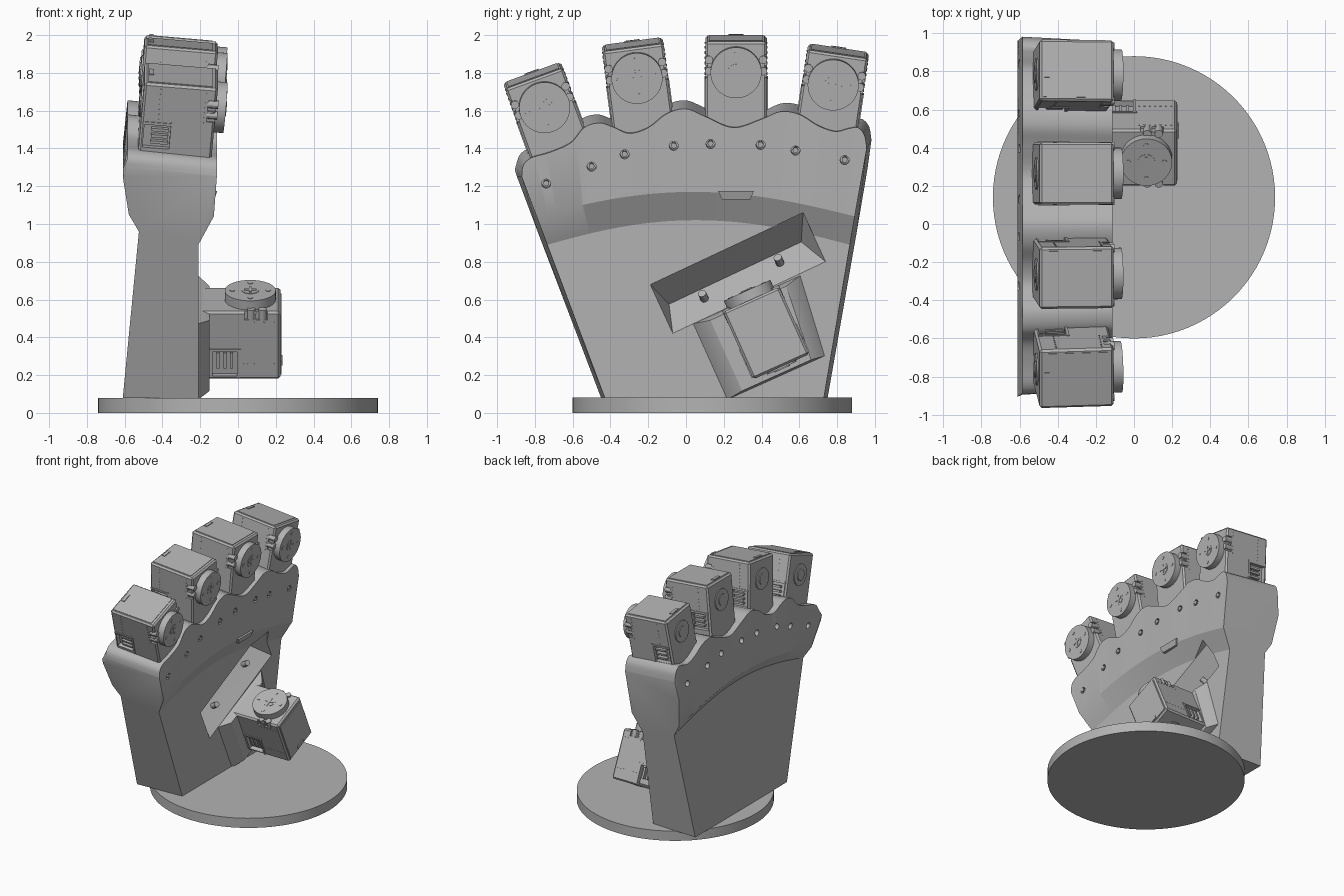
import bpy, bmesh, math
from mathutils import Matrix, Vector

if "Cube" in bpy.data.objects:
    bpy.data.objects.remove(bpy.data.objects["Cube"])

gray = bpy.data.materials.new("light gray")
gray.use_nodes = True
gray.diffuse_color = (0.45, 0.45, 0.45, 1)
gray.node_tree.nodes["Principled BSDF"].inputs["Base Color"].default_value = (0.45, 0.45, 0.45, 1)


def finish(name, bm, angle=30):
    """Turn a bmesh into a shaded object."""
    bmesh.ops.recalc_face_normals(bm, faces=bm.faces)
    mesh = bpy.data.meshes.new(name)
    bm.to_mesh(mesh)
    bm.free()
    mesh.materials.append(gray)
    obj = bpy.data.objects.new(name, mesh)
    bpy.context.collection.objects.link(obj)
    bpy.ops.object.select_all(action='DESELECT')
    obj.select_set(True)
    bpy.context.view_layer.objects.active = obj
    bpy.ops.object.shade_smooth_by_angle(angle=math.radians(angle))
    return obj


def box(bm, lo, hi, bevel=0):
    lo, hi = Vector(lo), Vector(hi)
    mat = Matrix.Translation((lo + hi) / 2) @ Matrix.Diagonal((*(hi - lo), 1))
    verts = bmesh.ops.create_cube(bm, size=1, matrix=mat)["verts"]
    if bevel:
        edges = list({e for v in verts for e in v.link_edges})
        bmesh.ops.bevel(bm, geom=edges, offset=bevel, segments=1, affect='EDGES')


def rod(bm, start, axis, radius, length, sides=24):
    axis = Vector(axis).normalized()
    mat = Matrix.Translation(Vector(start) + axis * length / 2) @ axis.to_track_quat('Z', 'Y').to_matrix().to_4x4()
    bmesh.ops.create_cone(bm, cap_ends=True, segments=sides, radius1=radius,
                          radius2=radius, depth=length, matrix=mat)


def hull(bm, points):
    verts = [bm.verts.new(p) for p in points]
    bmesh.ops.convex_hull(bm, input=verts)


def cut(obj, cutter):
    """Subtract a hidden cutter and bake the result."""
    cutter.hide_render = True
    mod = obj.modifiers.new("cut", 'BOOLEAN')
    mod.operation, mod.solver, mod.object = 'DIFFERENCE', 'EXACT', cutter
    bpy.context.view_layer.objects.active = obj
    bpy.ops.object.modifier_apply(modifier=mod.name)
    bpy.data.objects.remove(cutter)


# Round base
bm = bmesh.new()
rod(bm, (0, 0.14, 0), (0, 0, 1), 0.74, 0.08, 96)
finish("base_disc", bm)

# Palm: fan-shaped slab with a scalloped top edge
outline = [(-0.87, 1.25), (-0.862, 1.31), (-0.82, 1.35), (-0.72, 1.38), (-0.61, 1.43), (-0.54, 1.51),
           (-0.46, 1.535), (-0.39, 1.515), (-0.3, 1.48), (-0.2, 1.51), (-0.1, 1.585), (0, 1.61),
           (0.1, 1.57), (0.25, 1.51), (0.4, 1.555), (0.5, 1.595), (0.6, 1.58), (0.7, 1.52),
           (0.79, 1.49), (0.86, 1.505), (0.91, 1.51), (0.945, 1.47), (0.957, 1.4)]


def smooth_path(points, steps=5):
    pts = [Vector(p) for p in points]
    out = []
    for i in range(len(pts) - 1):
        a, b, c, d = pts[max(i - 1, 0)], pts[i], pts[i + 1], pts[min(i + 2, len(pts) - 1)]
        for k in range(steps):
            t = k / steps
            out.append(b + (c - a) * t / 2 + (2 * a - 5 * b + 4 * c - d) * t * t / 2
                       + (3 * b - a - 3 * c + d) * t ** 3 / 2)
    return out + [pts[-1]]


def palm_column(y, z):
    u = min(max((y + 0.87) / 1.827, 0), 1)
    flare = 1.04 + 0.13 * math.sin(math.pi * u)

    def at(x, h, spread=0.0):
        left, right = -0.43 - 0.376 * (h - 0.08), 0.73 + 0.17 * (h - 0.08)
        return Vector((x, left + (right - left) * u + spread * (2 * u - 1), h))

    front = [at(-0.21, 0.08), at(-0.21, flare - 0.15), at(-0.128, flare), Vector((-0.112, y, z))]
    low = flare - 0.08
    back = [Vector((-0.585, y + 0.025 * (2 * u - 1), z + 0.045)), at(-0.578, flare + 0.01, 0.025),
            at(-0.61 + 0.097 * (low - 0.08), low, 0.025), at(-0.61, 0.08, 0.02)]
    # the back band is widest just under the scallops
    back.insert(1, at(-0.61, min(z, flare + 0.25), 0.025))
    return front + back


bm = bmesh.new()
rings = [[bm.verts.new(p) for p in palm_column(*q)] for q in smooth_path(outline)]
for a, b in zip(rings, rings[1:]):
    for i in range(len(a)):
        j = (i + 1) % len(a)
        bm.faces.new((a[i], a[j], b[j], b[i]))
bm.faces.new(rings[0])
bm.faces.new(rings[-1])
palm = finish("palm", bm)

# Wedge-shaped slot in the palm
slot_rim = [(-0.19, 0.68), (0.62, 1.06), (0.74, 0.80), (-0.07, 0.42)]
slot_floor = [(-0.09, 0.575), (0.61, 0.905)]
bm = bmesh.new()
hull(bm, [(x, y, z) for x in (-0.209, -0.05) for y, z in slot_rim] + [(-0.35, y, z) for y, z in slot_floor])
cut(palm, finish("slot_cutter", bm))

# Row of screw holes on both sides of the palm
bolts = [(-0.74, 1.22), (-0.5, 1.31), (-0.325, 1.375), (-0.065, 1.42),
         (0.13, 1.43), (0.395, 1.425), (0.58, 1.395), (0.84, 1.345)]
bm = bmesh.new()
for y, z in bolts:
    rod(bm, (-0.19, y, z), (1, 0, -0.09), 0.024, 0.15, 16)
    rod(bm, (-0.53, y, z + 0.035), (-1, 0, 0.09), 0.024, 0.15, 16)
cut(palm, finish("hole_cutter", bm))
bpy.ops.object.select_all(action='DESELECT')
palm.select_set(True)
bpy.ops.object.shade_smooth_by_angle(angle=math.radians(25))

bm = bmesh.new()
for y, z in bolts:
    rod(bm, (-0.17, y, z), (1, 0, -0.09), 0.015, 0.055, 12)
finish("palm_screws", bm)

# Small ledge above the slot
bm = bmesh.new()
hull(bm, [(-0.11, 0.17, 1.175), (-0.11, 0.36, 1.175), (-0.125, 0.19, 1.13), (-0.125, 0.34, 1.13),
          (-0.2, 0.17, 1.175), (-0.2, 0.36, 1.175), (-0.2, 0.19, 1.13), (-0.2, 0.34, 1.13)])
finish("palm_ledge", bm)

# Thumb mount: sloped mound turned to the thumb axis
axis, across = Vector((0, -0.41, 0.912)), Vector((0, 0.912, 0.41))
center = Vector((0, 0.42, 0.38))
bm = bmesh.new()
for_mound = []
for x, half, top, low in ((-0.25, 0.33, 0.24, -0.2), (-0.21, 0.31, 0.24, -0.2), (-0.15, 0.22, 0.22, -0.19)):
    for s in (-half, half):
        for t in (low, top):
            for_mound.append(center + across * s * (0.82 if s > 0 and t < 0 else 1) + axis * t + Vector((x, 0, 0)))
hull(bm, for_mound)
finish("thumb_mount", bm)

# Studs on the slot floor
bm = bmesh.new()
for y, z in ((0.1, 0.6), (0.5, 0.79)):
    rod(bm, (-0.3, y, z), (0.8, -0.25, 0.55), 0.022, 0.06, 12)
finish("slot_studs", bm)

# Motor: horn centre at the origin, shaft along +x, free end along +z
bm = bmesh.new()
box(bm, (-0.39, -0.163, -0.36), (0, 0.163, 0.16), 0.012)
motor = finish("motor", bm)
bm = bmesh.new()
for s in (-1, 1):
    ys = sorted((s * 0.13, s * 0.2))
    box(bm, (-0.37, ys[0], -0.2), (-0.23, ys[1], -0.07))        # plug socket
    ys = sorted((s * 0.15, s * 0.2))
    box(bm, (-0.045, ys[0], 0.03), (0.02, ys[1], 0.09))         # corner notch
    box(bm, (-0.045, ys[0], -0.03), (0.02, ys[1], 0.02))
cut(motor, finish("socket_cutter", bm))

bm = bmesh.new()
bm.from_mesh(motor.data)
# Horn, centre boss with cross, and horn screws
rod(bm, (-0.005, 0, 0), (1, 0, 0), 0.135, 0.058, 48)
rod(bm, (0.05, 0, 0), (1, 0, 0), 0.046, 0.006, 24)
box(bm, (0.05, -0.032, -0.007), (0.06, 0.032, 0.007))
box(bm, (0.05, -0.007, -0.032), (0.06, 0.007, 0.032))
for k in range(4):
    a = k * math.pi / 2
    rod(bm, (0.05, 0.095 * math.cos(a), 0.095 * math.sin(a)), (1, 0, 0), 0.014, 0.006, 12)
for s in (-1, 1):
    for z in (0.065, 0.005):
        rod(bm, (-0.05, s * 0.143, z), (1, 0, 0), 0.022, 0.06, 12)
    # Socket pins and frame
    for z in (-0.17, -0.135, -0.1):
        ys = sorted((s * 0.125, s * 0.158))
        box(bm, (-0.33, ys[0], z - 0.008), (-0.24, ys[1], z + 0.008))
    ys = sorted((s * 0.16, s * 0.168))
    box(bm, (-0.23, ys[0], -0.22), (-0.215, ys[1], -0.05))
    box(bm, (-0.38, ys[0], -0.07), (-0.23, ys[1], -0.055))
    for x in (-0.06, -0.3):
        for k in range(7):
            rod(bm, (x, s * 0.16, 0.13 - k * 0.028), (0, s, 0), 0.004, 0.006, 6)
# Back bearing and end panel
rod(bm, (-0.385, 0, 0), (-1, 0, 0), 0.085, 0.013, 32)
rod(bm, (-0.395, 0, 0), (-1, 0, 0), 0.045, 0.009, 24)
box(bm, (-0.37, -0.143, 0.155), (-0.03, 0.143, 0.164))
box(bm, (-0.365, -0.04, 0.16), (-0.34, 0.04, 0.17))
old = motor
motor = finish("finger_motor_1", bm)
bpy.data.objects.remove(old)

# Four finger motors fan out from the palm, one more serves the thumb
fingers = [(-0.75, 1.62, 20), (-0.26, 1.775, 7.5), (0.265, 1.805, 0), (0.78, 1.74, -8.5)]
for i, (y, z, fan) in enumerate(fingers):
    obj = motor
    if i:
        obj = motor.copy()
        obj.name = f"finger_motor_{i + 1}"
        bpy.context.collection.objects.link(obj)
    obj.matrix_world = (Matrix.Translation((-0.12, y, z)) @ Matrix.Rotation(math.radians(fan), 4, 'X')
                        @ Matrix.Rotation(math.radians(5), 4, 'Y'))
thumb = motor.copy()
thumb.name = "thumb_motor"
bpy.context.collection.objects.link(thumb)
turn = Matrix((axis, -across, Vector((1, 0, 0)))).transposed().to_4x4()
thumb.matrix_world = Matrix.Translation((0.065, 0.345, 0.6)) @ turn
